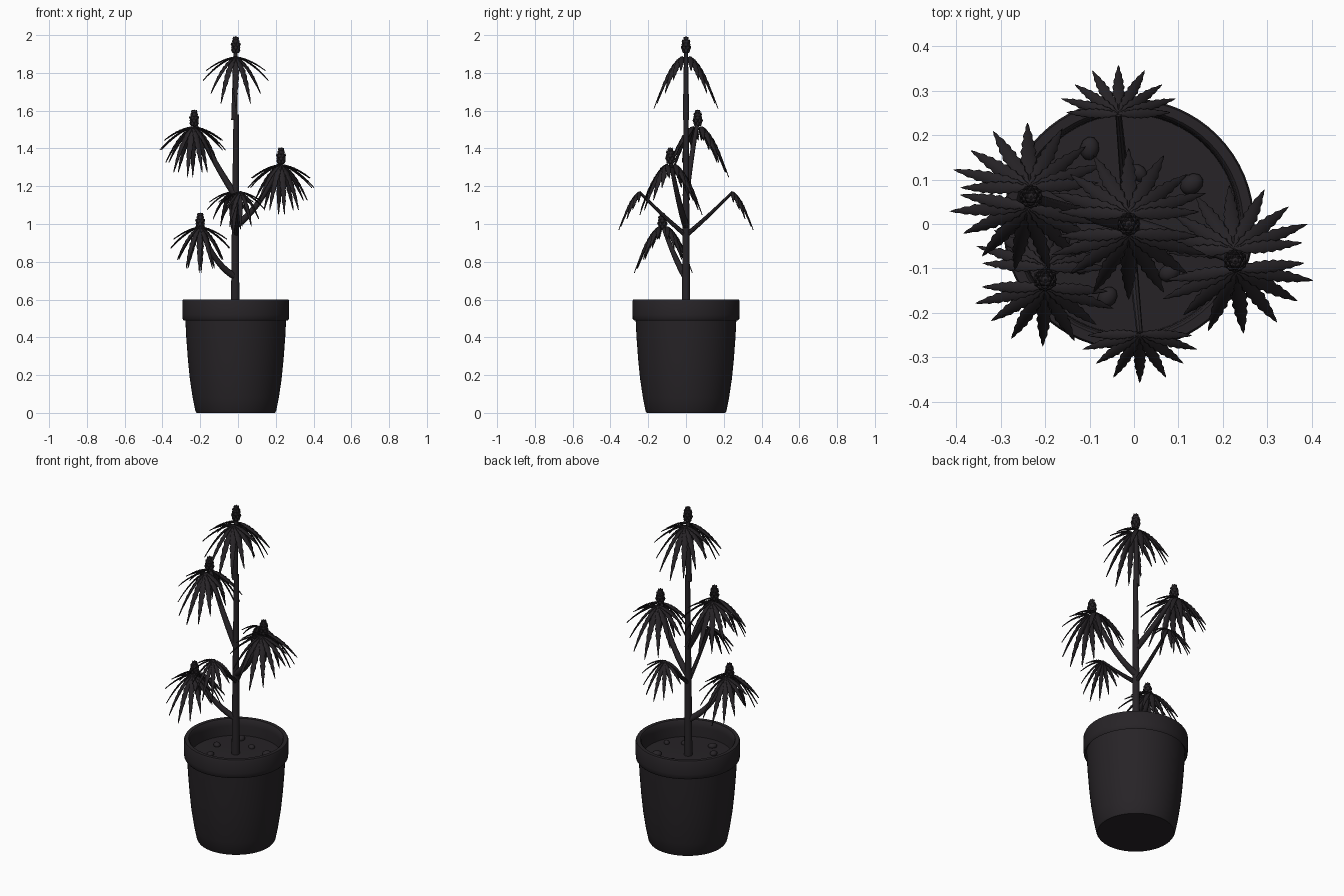
import bpy, bmesh, math, random
from mathutils import Vector, Matrix

if "Cube" in bpy.data.objects:
    bpy.data.objects.remove(bpy.data.objects["Cube"])

random.seed(4)
CX = -0.012

dark = bpy.data.materials.new("dark")
dark.diffuse_color = (0.02, 0.017, 0.02, 1)
dark.use_nodes = True
dark.node_tree.nodes["Principled BSDF"].inputs["Base Color"].default_value = dark.diffuse_color


def finish(bm, name, angle=40):
    me = bpy.data.meshes.new(name)
    bm.to_mesh(me)
    bm.free()
    ob = bpy.data.objects.new(name, me)
    bpy.context.collection.objects.link(ob)
    me.materials.append(dark)
    bpy.ops.object.select_all(action='DESELECT')
    ob.select_set(True)
    bpy.context.view_layer.objects.active = ob
    bpy.ops.object.shade_smooth_by_angle(angle=math.radians(angle))
    return ob


def lathe(name, profile, n=64):
    bm = bmesh.new()
    rings = [[bm.verts.new((CX + r * math.cos(2 * math.pi * i / n),
                            r * math.sin(2 * math.pi * i / n), z)) for i in range(n)]
             for r, z in profile]
    for a, b in zip(rings, rings[1:]):
        for i in range(n):
            j = (i + 1) % n
            bm.faces.new((a[i], a[j], b[j], b[i]))
    bm.faces.new(rings[0][::-1])
    bm.faces.new(rings[-1])
    return finish(bm, name)


def bezier(a, m, b, n):
    # quadratic curve that passes through m at its middle
    c = 2 * m - (a + b) / 2
    return [a * (1 - t) ** 2 + c * 2 * t * (1 - t) + b * t * t for t in [i / n for i in range(n + 1)]]


def tube(bm, pts, r0, r1, sides=10):
    rings = []
    for k, p in enumerate(pts):
        d = (pts[min(k + 1, len(pts) - 1)] - pts[max(k - 1, 0)]).normalized()
        rot = Vector((0, 0, 1)).rotation_difference(d)
        r = r0 + (r1 - r0) * k / (len(pts) - 1)
        rings.append([bm.verts.new(p + rot @ Vector((r * math.cos(2 * math.pi * i / sides),
                                                     r * math.sin(2 * math.pi * i / sides), 0)))
                      for i in range(sides)])
    for a, b in zip(rings, rings[1:]):
        for i in range(sides):
            j = (i + 1) % sides
            bm.faces.new((a[i], a[j], b[j], b[i]))
    bm.faces.new(rings[0][::-1])
    bm.faces.new(rings[-1])


# tip of each leaflet on one half of a leaf: sideways, outward, drop
TIPS = [(0, .14, .26), (.075, .125, .235), (.125, .085, .185), (.165, .045, .12), (.15, .005, .07)]


def leaflet(bm, base, tip, az, width):
    rot = Matrix.Rotation(az, 3, 'Z')
    flat = Vector((tip[1], tip[0], 0))
    side = rot @ Vector((-flat.y, flat.x, 0)).normalized()
    rows, n = [], 16
    for i in range(n + 1):
        t = i / n
        p = base + rot @ (flat * t) - Vector((0, 0, tip[2] * (.5 * t + .5 * t * t)))
        w = width * (math.sin(math.pi * t ** .85) ** .8 if 0 < i < n else .03)
        w *= 1.1 if i % 2 else .82       # saw-tooth edge
        fold = Vector((0, 0, w * .35))
        rows.append([bm.verts.new(q) for q in (p - side * w + fold, p, p + side * w + fold)])
    for a, b in zip(rows, rows[1:]):
        for k in (0, 1):
            bm.faces.new((a[k], b[k], b[k + 1], a[k + 1]))


def leaf(name, base, az_deg, s):
    bm = bmesh.new()
    az = math.radians(az_deg)
    for i, (x, y, d) in enumerate(TIPS):
        for sign in ((1, -1) if i else (1,)):
            leaflet(bm, Vector(base), (sign * x * s, y * s, d * s), az, .0165 * s * (1 - .05 * i))
    ob = finish(bm, name, 60)
    m = ob.modifiers.new("thickness", 'SOLIDIFY')
    m.thickness = .004
    m.offset = 0


def bud(name, base, h=.095):
    bm = bmesh.new()
    base = Vector(base)
    bmesh.ops.create_icosphere(bm, subdivisions=2, radius=1, matrix=Matrix.Translation(
        base + Vector((0, 0, h * .47))) @ Matrix.Diagonal((.019, .019, h * .47, 1)))
    for row, (r, z) in enumerate([(.016, .12), (.019, .28), (.018, .45), (.014, .62), (.008, .78)]):
        for k in range(6):
            a = 2 * math.pi * (k + .5 * row) / 6
            m = Matrix.Translation(base + Vector((r * math.cos(a), r * math.sin(a), h * z)))
            m = m @ Matrix.Rotation(a, 4, 'Z') @ Matrix.Rotation(.35, 4, 'Y')
            bmesh.ops.create_icosphere(bm, subdivisions=1, radius=1,
                                       matrix=m @ Matrix.Diagonal((.008, .009, .014, 1)))
    finish(bm, name)


# pot with rolled rim, and soil disc
lathe("pot", [(.208, 0), (.214, .01), (.228, .08), (.243, .18), (.253, .28), (.262, .40), (.267, .50),
              (.276, .49), (.282, .498), (.283, .52), (.283, .592), (.279, .60), (.258, .60),
              (.252, .594), (.248, .56), (.246, .49)])
lathe("soil", [(.247, .49), (.247, .503), (.12, .507), (.03, .51)])

# pebbles on the soil
bm = bmesh.new()
for x, y, r in [(-.10, .17, .027), (.13, .09, .028), (.01, .115, .022), (-.06, -.165, .026),
                (.08, -.11, .025), (-.16, .03, .024), (.17, -.06, .02), (-.12, -.09, .024)]:
    bmesh.ops.create_icosphere(bm, subdivisions=2, radius=r, matrix=Matrix.Translation((x, y, .511))
                               @ Matrix.Rotation(random.random() * 6, 4, 'Z')
                               @ Matrix.Diagonal((1, .8, .65, 1)))
finish(bm, "pebbles")

# main stem in two lengths
bm = bmesh.new()
tube(bm, [Vector((CX - .003, 0, .49)), Vector((CX - .002, 0, 1.0)), Vector((CX + .002, 0, 1.58))], .023, .014, 14)
tube(bm, [Vector((CX - .007, 0, 1.55)), Vector((CX - .004, 0, 1.75)), Vector((CX, 0, 1.93))], .017, .010, 12)
finish(bm, "main_stem")
bud("top_bud", (CX, 0, 1.905))

# side branches: start, middle, tip
branches = {
    "upper_left": ((CX, 0, 1.15), (-.12, .025, 1.325), (-.232, .062, 1.54)),
    "right": ((CX, 0, .99), (.12, -.04, 1.13), (.228, -.083, 1.34)),
    "lower_left": ((CX, 0, .72), (-.12, -.055, .82), (-.2, -.125, .995)),
}
for name, path in branches.items():
    a, m, b = map(Vector, path)
    bm = bmesh.new()
    tube(bm, bezier(a, m, b, 10), .019, .010)
    finish(bm, name + "_branch")
    bud(name + "_bud", b - Vector((0, 0, .022)), .094)

# paired leaves under each bud: centre, two directions, size
pairs = {
    "top": ((CX, 0, 1.885), (-90, 90), 1.05),
    "upper_left": ((-.234, .06, 1.515), (-102, 92), 1.03),
    "right": ((.226, -.08, 1.315), (-83, 94), 1.03),
    "lower_left": ((-.2, -.12, .985), (-92, 88), .94),
}
for name, (c, azs, s) in pairs.items():
    for k, az in enumerate(azs):
        a = math.radians(az)
        base = Vector(c) + Vector((math.cos(a), math.sin(a), 0)) * .022
        leaf(f"{name}_leaf_{k + 1}", base, az, s)
        bm = bmesh.new()
        tube(bm, [Vector(c) - Vector((0, 0, .015)), base], .006, .004, 8)
        finish(bm, f"{name}_leaf_stalk_{k + 1}")

# two single leaves on long stalks
for name, base, az in (("back", (-.035, .247, 1.17), 90), ("front", (.013, -.247, 1.17), -90)):
    bm = bmesh.new()
    b = Vector(base)
    a = Vector((CX, 0, .94))
    tube(bm, bezier(a, (a + b) / 2 - Vector((0, 0, .006)), b, 6), .013, .007, 8)
    finish(bm, name + "_long_stalk")
    leaf(name + "_single_leaf", base, az, .78)
